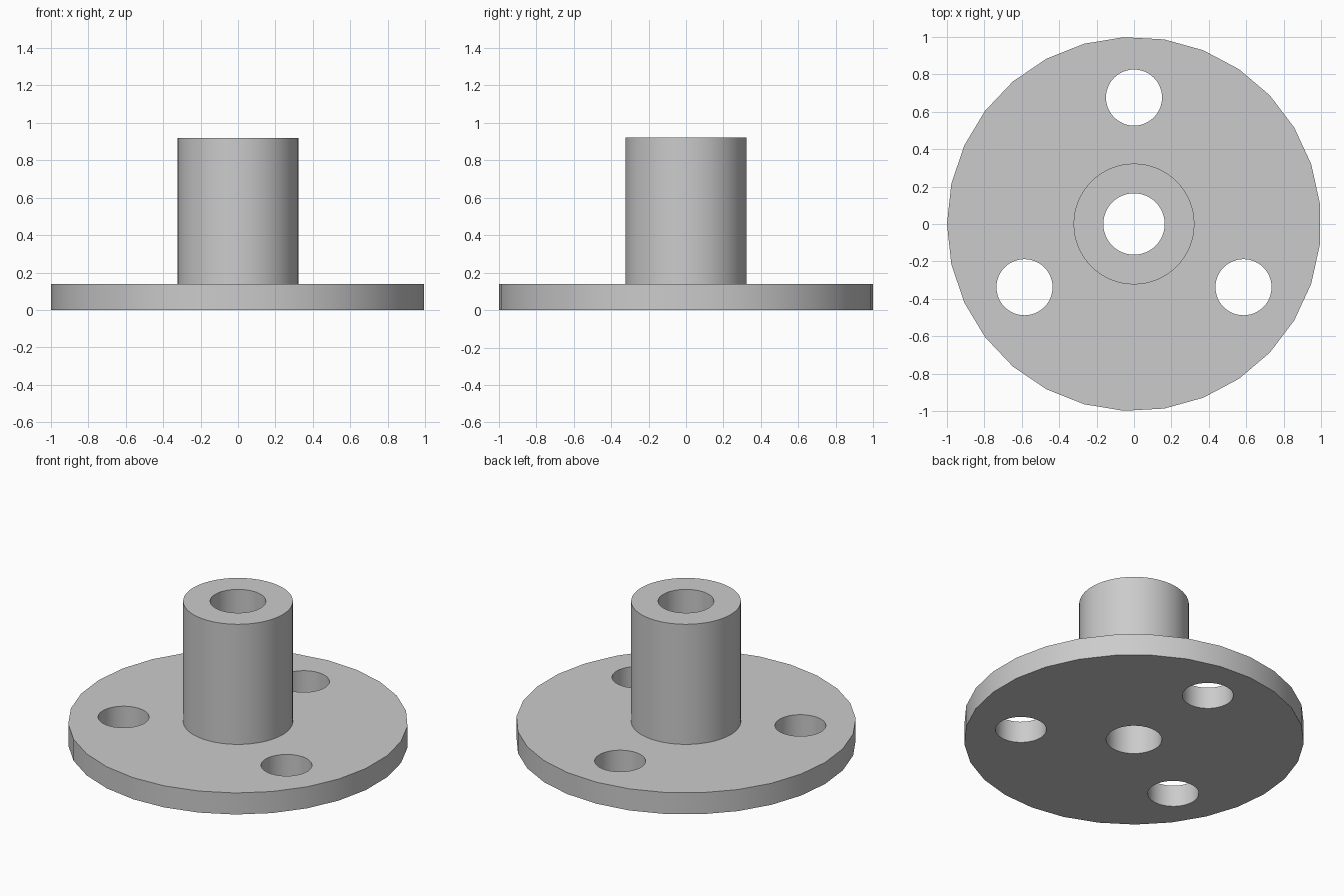
import bpy
import math

if "Cube" in bpy.data.objects:
    bpy.data.objects.remove(bpy.data.objects["Cube"], do_unlink=True)

FLANGE_TOP = 0.14
HEIGHT = 0.92
BOLT_CIRCLE = 0.676

grey = bpy.data.materials.new("plain grey")
grey.use_nodes = True
grey.diffuse_color = (0.6, 0.6, 0.6, 1)
grey.node_tree.nodes["Principled BSDF"].inputs["Base Color"].default_value = (0.6, 0.6, 0.6, 1)


def cylinder(name, radius, bottom, top, sides, x=0, y=0, turn=0):
    bpy.ops.mesh.primitive_cylinder_add(
        vertices=sides, radius=radius, depth=top - bottom,
        location=(x, y, (bottom + top) / 2), rotation=(0, 0, turn))
    obj = bpy.context.object
    obj.name = name
    obj.data.materials.append(grey)
    return obj


def combine(target, tool, operation):
    mod = target.modifiers.new(operation.lower(), 'BOOLEAN')
    mod.operation = operation
    mod.solver = 'EXACT'
    mod.object = tool
    bpy.context.view_layer.objects.active = target
    bpy.ops.object.modifier_apply(modifier=mod.name)
    bpy.data.objects.remove(tool, do_unlink=True)


# Round plate, with one corner of its rim on the -x axis
flange = cylinder("flanged_hub", 1.0, 0, FLANGE_TOP, 29, turn=math.pi / 2)

# Upright sleeve, fused into the plate
sleeve = cylinder("sleeve", 0.323, FLANGE_TOP / 2, HEIGHT, 64)
combine(flange, sleeve, 'UNION')

# Central bore through plate and sleeve
bore = cylinder("bore_cutter", 0.164, -0.1, HEIGHT + 0.1, 48)
combine(flange, bore, 'DIFFERENCE')

# Three bolt holes, the first at the back
for i in range(3):
    angle = math.pi / 2 + i * math.tau / 3
    hole = cylinder("bolt_hole_cutter", 0.15, -0.1, FLANGE_TOP + 0.1, 48,
                    BOLT_CIRCLE * math.cos(angle), BOLT_CIRCLE * math.sin(angle))
    combine(flange, hole, 'DIFFERENCE')

# Rounded walls, crisp rims
bpy.ops.object.select_all(action='DESELECT')
flange.select_set(True)
bpy.context.view_layer.objects.active = flange
bpy.ops.object.shade_smooth_by_angle(angle=math.radians(30))
